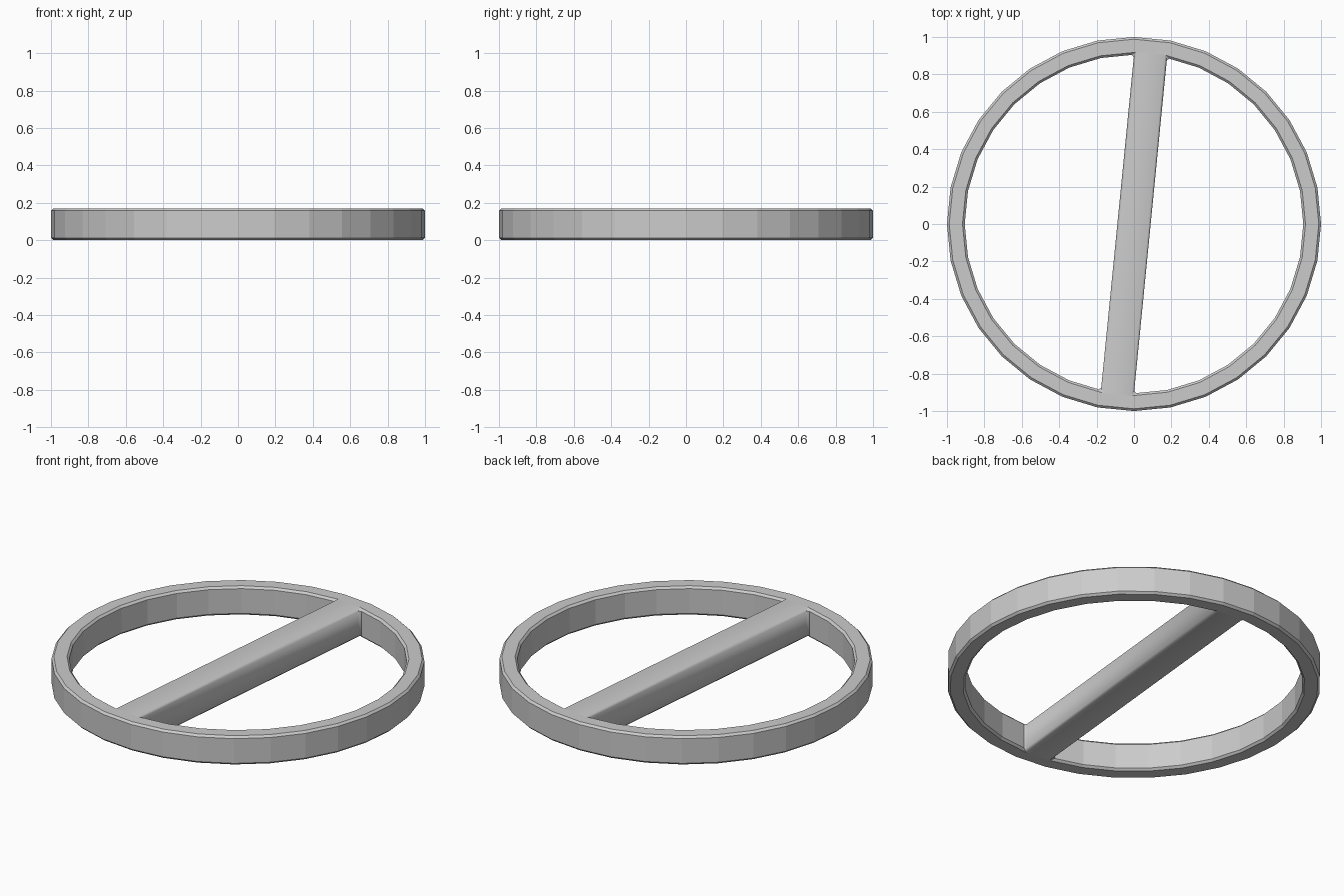
import bpy, bmesh
from math import cos, sin, tau

if "Cube" in bpy.data.objects:
    bpy.data.objects.remove(bpy.data.objects["Cube"])

SIDES = 32
R_OUT, R_IN, HEIGHT = 1.0, 0.905, 0.17

bm = bmesh.new()


def loop(radius, z):
    return [bm.verts.new((radius * cos(tau * i / SIDES), radius * sin(tau * i / SIDES), z))
            for i in range(SIDES)]


# Ring: four vertex loops joined into a square-section hoop
loops = [loop(R_OUT, 0), loop(R_OUT, HEIGHT), loop(R_IN, HEIGHT), loop(R_IN, 0)]
bar_ends = {7, 7 + SIDES // 2}   # two opposite inner facets left open for the bar
for k in range(4):
    a, b = loops[k], loops[(k + 1) % 4]
    for i in range(SIDES):
        j = (i + 1) % SIDES
        if k == 2 and i in bar_ends:
            continue
        bm.faces.new((a[i], a[j], b[j], b[i]))

# Crossbar: bridges the two open facets, smooth shaded
top, low = loops[2], loops[3]
p, q = 7, 7 + SIDES // 2
near = [top[p], top[p + 1], low[p + 1], low[p]]
far = [top[q + 1], top[q], low[q], low[q + 1]]
for k in range(4):
    n = (k + 1) % 4
    face = bm.faces.new((near[k], near[n], far[n], far[k]))
    face.smooth = True

bmesh.ops.recalc_face_normals(bm, faces=bm.faces)
mesh = bpy.data.meshes.new("ring_with_crossbar")
bm.to_mesh(mesh)
bm.free()
ring = bpy.data.objects.new("ring_with_crossbar", mesh)
bpy.context.collection.objects.link(ring)

# Small chamfer on all sharp edges
bevel = ring.modifiers.new("edge_chamfer", 'BEVEL')
bevel.width = 0.012
bevel.segments = 1
bevel.limit_method = 'ANGLE'
bevel.angle_limit = 0.52
